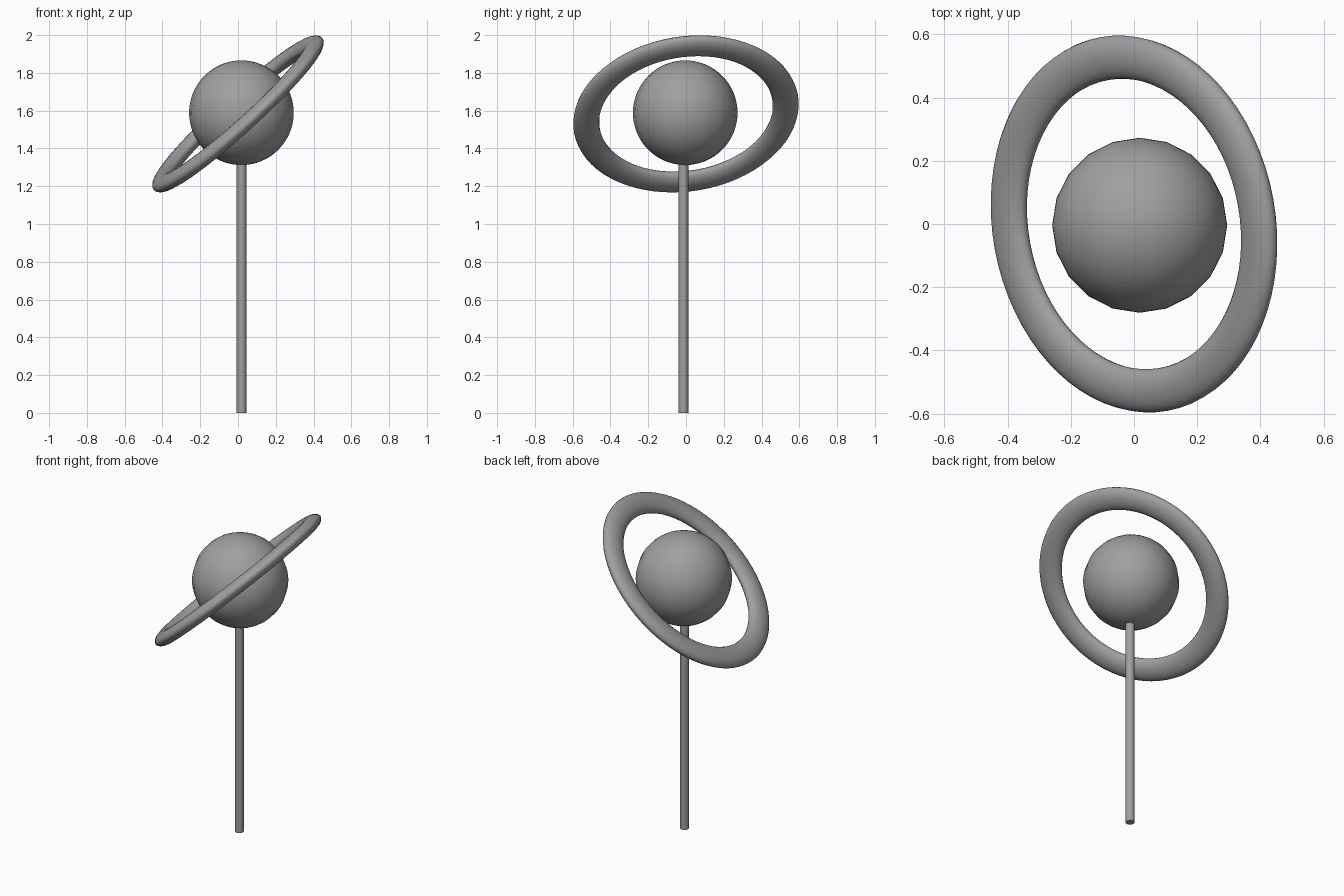
import bpy
import math
from mathutils import Vector

cube = bpy.data.objects.get("Cube")
if cube:
    bpy.data.objects.remove(cube, do_unlink=True)

grey = bpy.data.materials.new("plain grey")
grey.use_nodes = True
colour = (0.35, 0.35, 0.35, 1)
grey.diffuse_color = colour
grey.node_tree.nodes["Principled BSDF"].inputs["Base Color"].default_value = colour


def finish(name):
    """Name, colour and smooth the newly added part."""
    part = bpy.context.object
    part.name = name
    part.data.materials.append(grey)
    bpy.ops.object.shade_smooth_by_angle(angle=math.radians(40))
    return part


# Stalk
stalk_top = 1.35
bpy.ops.mesh.primitive_cylinder_add(vertices=16, radius=0.026, depth=stalk_top,
                                    location=(0.019, -0.013, stalk_top / 2))
finish("stalk")

# Globe on the stalk
bpy.ops.mesh.primitive_uv_sphere_add(segments=20, ring_count=32, radius=0.277,
                                     location=(0.018, -0.004, 1.589))
finish("globe")

# Tilted ring with a flattened cross-section
normal = Vector((-0.667, -0.12, 0.735))
tilt = normal.to_track_quat('Z', 'Y').to_euler()
bpy.ops.mesh.primitive_torus_add(major_segments=72, minor_segments=20,
                                 major_radius=0.532, minor_radius=0.069,
                                 location=(0, 0, 1.583), rotation=tilt)
ring = finish("ring")
ring.scale.z = 0.58
